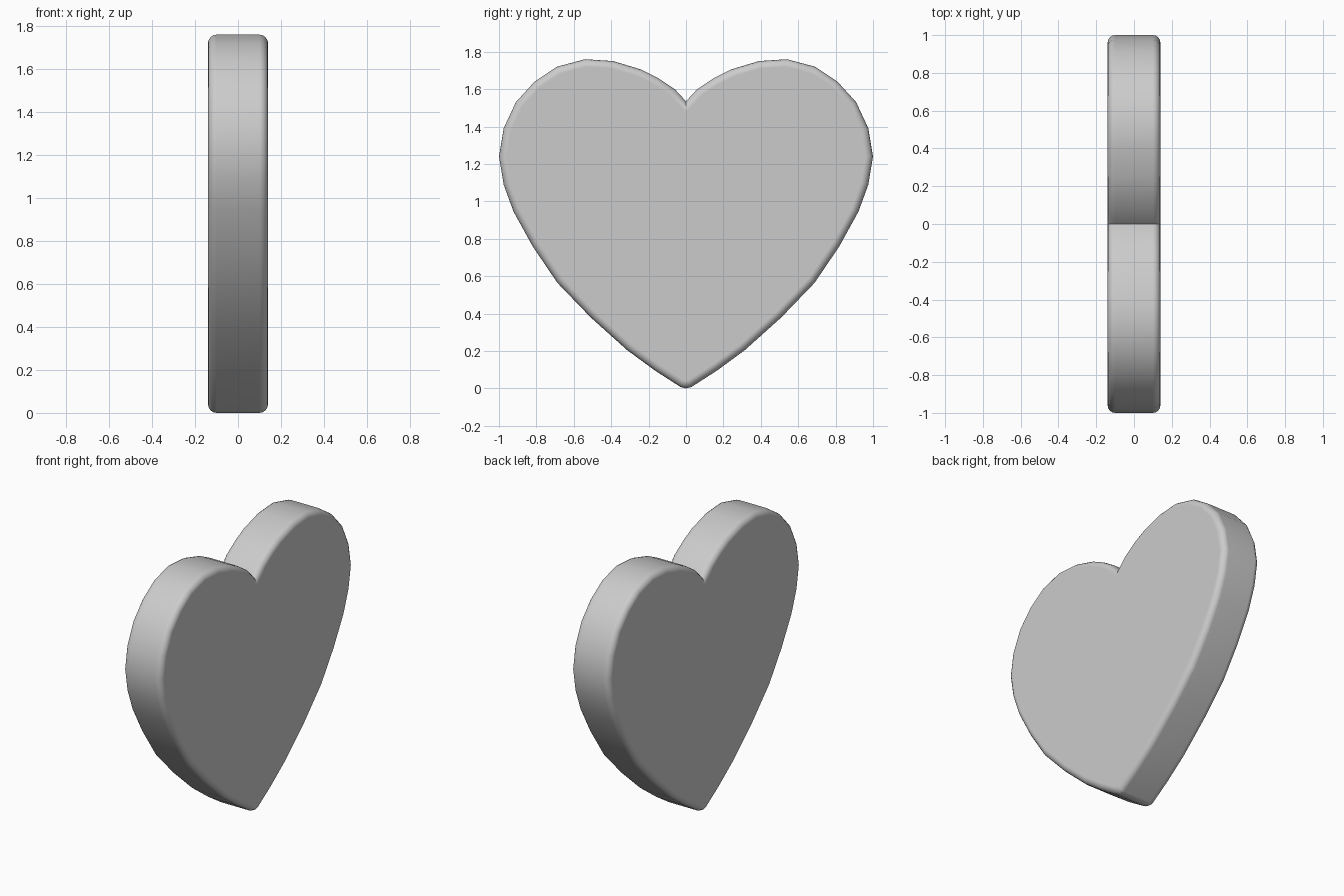
import bpy
import bmesh

if "Cube" in bpy.data.objects:
    bpy.data.objects.remove(bpy.data.objects["Cube"])

HALF_THICKNESS = 0.14
ROUNDING = 0.04

# Half outline of the heart (y, z), from the top notch to the bottom tip
half = [(0, 1.535), (0.06, 1.60), (0.15, 1.66), (0.24, 1.705), (0.39, 1.75),
        (0.54, 1.76), (0.69, 1.72), (0.81, 1.64), (0.91, 1.53), (0.975, 1.39),
        (1, 1.24), (0.975, 1.09), (0.922, 0.945), (0.82, 0.76), (0.688, 0.565),
        (0.51, 0.38), (0.315, 0.205), (0.165, 0.095), (0.03, 0.008), (0, 0)]
outline = half + [(-y, z) for y, z in reversed(half[1:-1])]

# Extrude the outline through the thickness
bm = bmesh.new()
face = bm.faces.new([bm.verts.new((-HALF_THICKNESS, y, z)) for y, z in outline])
new = bmesh.ops.extrude_face_region(bm, geom=[face], use_keep_orig=True)["geom"]
bmesh.ops.translate(bm, vec=(2 * HALF_THICKNESS, 0, 0),
                    verts=[g for g in new if isinstance(g, bmesh.types.BMVert)])
bmesh.ops.recalc_face_normals(bm, faces=bm.faces)

# Round over both rims
rims = [e for e in bm.edges if abs(e.verts[0].co.x - e.verts[1].co.x) < 1e-4]
bmesh.ops.bevel(bm, geom=rims, offset=ROUNDING, offset_type='OFFSET', segments=4,
                profile=0.5, affect='EDGES', clamp_overlap=False)
bmesh.ops.recalc_face_normals(bm, faces=bm.faces)

mesh = bpy.data.meshes.new("heart")
bm.to_mesh(mesh)
bm.free()
heart = bpy.data.objects.new("heart", mesh)
bpy.context.collection.objects.link(heart)

# Smooth rim with flat broad faces
bpy.context.view_layer.objects.active = heart
heart.select_set(True)
bpy.ops.object.shade_smooth_by_angle(angle=0.7)
weighted = heart.modifiers.new("flat_faces", 'WEIGHTED_NORMAL')
weighted.keep_sharp = True
